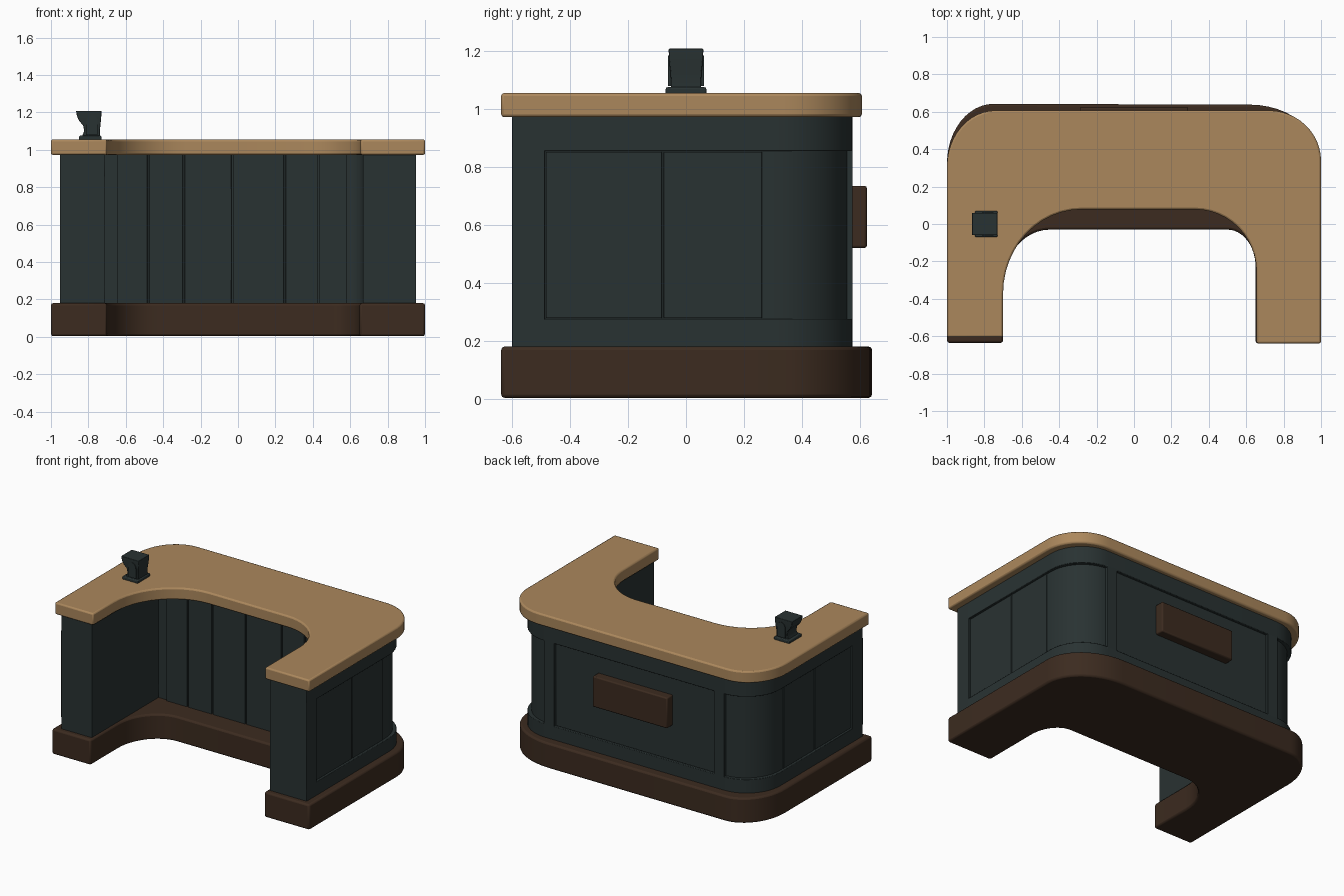
import bpy, bmesh, math
from mathutils import Vector

if "Cube" in bpy.data.objects:
    bpy.data.objects.remove(bpy.data.objects["Cube"])


def material(name, rgb):
    m = bpy.data.materials.new(name)
    m.diffuse_color = (*rgb, 1)
    m.use_nodes = True
    m.node_tree.nodes["Principled BSDF"].inputs["Base Color"].default_value = m.diffuse_color
    return m


WOOD = material("light_wood", (0.41, 0.245, 0.108))
SLATE = material("dark_slate", (0.022, 0.032, 0.032))
BROWN = material("dark_brown", (0.045, 0.024, 0.014))


def finish(name, bm, mat, bevel, segs=2):
    bmesh.ops.recalc_face_normals(bm, faces=bm.faces)
    me = bpy.data.meshes.new(name)
    bm.to_mesh(me)
    bm.free()
    me.materials.append(mat)
    ob = bpy.data.objects.new(name, me)
    bpy.context.collection.objects.link(ob)
    bpy.ops.object.select_all(action='DESELECT')
    ob.select_set(True)
    bpy.context.view_layer.objects.active = ob
    bpy.ops.object.shade_smooth_by_angle(angle=math.radians(35))
    if bevel:
        b = ob.modifiers.new("bevel", 'BEVEL')
        b.width, b.segments = bevel, segs
        b.limit_method, b.angle_limit = 'ANGLE', math.radians(40)
    return ob


def rounded(corners, n=12):
    """Corner = (x, y[, trim toward previous, trim toward next])."""
    pts = []
    for i, c in enumerate(corners):
        v = Vector(c[:2])
        if len(c) == 2:
            pts.append(v)
            continue
        a = (Vector(corners[i - 1][:2]) - v).normalized() * c[2]
        b = (Vector(corners[(i + 1) % len(corners)][:2]) - v).normalized() * c[3]
        for k in range(n + 1):
            t = math.pi / 2 * k / n
            pts.append(v + a * (1 - math.sin(t)) + b * (1 - math.cos(t)))
    return pts


def prism(name, outline, z0, z1, mat, bevel=0.0):
    bm = bmesh.new()
    lo = [bm.verts.new((p[0], p[1], z0)) for p in outline]
    hi = [bm.verts.new((p[0], p[1], z1)) for p in outline]
    bm.faces.new(lo)
    bm.faces.new(hi)
    for i in range(len(lo)):
        j = (i + 1) % len(lo)
        bm.faces.new((lo[i], lo[j], hi[j], hi[i]))
    return finish(name, bm, mat, bevel)


def box(name, x0, x1, y0, y1, z0, z1, mat, bevel=0.0):
    return prism(name, [(x0, y0), (x1, y0), (x1, y1), (x0, y1)], z0, z1, mat, bevel)


# Plinth and counter top: U shapes with rounded corners
prism("plinth", rounded([
    (-1, -0.635), (-1, 0.643, 0.32, 0.25), (1, 0.637, 0.38, 0.30), (1, -0.638),
    (0.65, -0.638), (0.65, -0.03, 0.20, 0.15), (-0.70, -0.03, 0.25, 0.30),
    (-0.70, -0.635)]), 0.003, 0.18, BROWN, 0.012)
prism("counter_top", rounded([
    (-1, -0.605), (-1, 0.607, 0.30, 0.26), (1, 0.607, 0.28, 0.27), (1, -0.638),
    (0.655, -0.638), (0.655, 0.078, 0.33, 0.33), (-0.70, 0.078, 0.42, 0.45),
    (-0.70, -0.605)]), 0.972, 1.055, WOOD, 0.010)


# Cabinet: recessed core with full-size bands above and below
def cabinet(name, d, z0, z1, bevel):
    x, y, r = 0.953 - d, 0.575 - d, 0.26
    prism(name, rounded([
        (-x, -0.60), (-x, y, r, r), (x, y, r, r), (x, -0.60), (0.668, -0.60),
        (0.668, 0.14, 0.08, 0.08), (-0.715, 0.14), (-0.715, -0.60)]),
        z0, z1, SLATE, bevel)


cabinet("cabinet_core", 0.018, 0.17, 0.98, 0)
cabinet("lower_rail", 0, 0.17, 0.275, 0.003)
cabinet("upper_rail", 0, 0.855, 0.98, 0.003)

# Stiles framing the panels
for s, side in ((-1, "left"), (1, "right")):
    inner = -0.715 if s < 0 else 0.668
    xs = sorted((inner, s * 0.953))
    box(side + "_front_post", *xs, -0.60, -0.487, 0.26, 0.87, SLATE, 0.002)
    xs = sorted((s * 0.62, s * 0.70))
    box(side + "_back_stile", *xs, 0.5, 0.575, 0.26, 0.87, SLATE, 0.002)
    # Side planks
    edges = (-0.487, -0.08, 0.265)
    for a, b in zip(edges, edges[1:]):
        xs = sorted((s * 0.92, s * 0.942))
        box(side + "_plank", *xs, a + 0.003, b - 0.003, 0.278, 0.852, SLATE, 0.002)

# Back panel
box("back_panel", -0.615, 0.615, 0.53, 0.563, 0.278, 0.852, SLATE, 0.002)

# Planks on the inner wall
edges = (-0.65, -0.48, -0.29, -0.03, 0.25, 0.43, 0.585)
for a, b in zip(edges, edges[1:]):
    box("inner_plank", a + 0.005, b - 0.005, 0.128, 0.16, 0.17, 0.975, SLATE, 0.002)

# Board on the back
box("back_board", -0.29, 0.29, 0.55, 0.624, 0.52, 0.735, BROWN, 0.008)

# Small stand on the counter: foot, flared block, arched plate
box("stand_foot", -0.85, -0.73, -0.07, 0.07, 1.05, 1.075, SLATE, 0.006)
bm = bmesh.new()
rings = []
for z, x0, x1, y in ((1.07, -0.835, -0.738, 0.052), (1.10, -0.822, -0.738, 0.052),
                     (1.13, -0.828, -0.736, 0.054), (1.155, -0.850, -0.733, 0.057),
                     (1.18, -0.861, -0.731, 0.059), (1.208, -0.866, -0.73, 0.060)):
    rings.append([bm.verts.new(p) for p in
                  ((x0, -y, z), (x1, -y, z), (x1, y, z), (x0, y, z))])
for lo, hi in zip(rings, rings[1:]):
    for i in range(4):
        j = (i + 1) % 4
        bm.faces.new((lo[i], lo[j], hi[j], hi[i]))
bm.faces.new(rings[0])
bm.faces.new(rings[-1])
finish("stand_block", bm, SLATE, 0.003)

for s in (-1, 1):
    bm = bmesh.new()
    arch = [(-0.812, 1.08), (-0.75, 1.08)]
    arch += [(-0.781 + 0.031 * math.cos(t * math.pi / 8),
              1.15 + 0.035 * math.sin(t * math.pi / 8)) for t in range(9)]
    f = bm.faces.new([bm.verts.new((x, s * 0.05, z)) for x, z in arch])
    ext = bmesh.ops.extrude_face_region(bm, geom=[f])["geom"]
    bmesh.ops.translate(bm, vec=(0, s * 0.0125, 0),
                        verts=[v for v in ext if isinstance(v, bmesh.types.BMVert)])
    finish("stand_arch_plate", bm, SLATE, 0)
